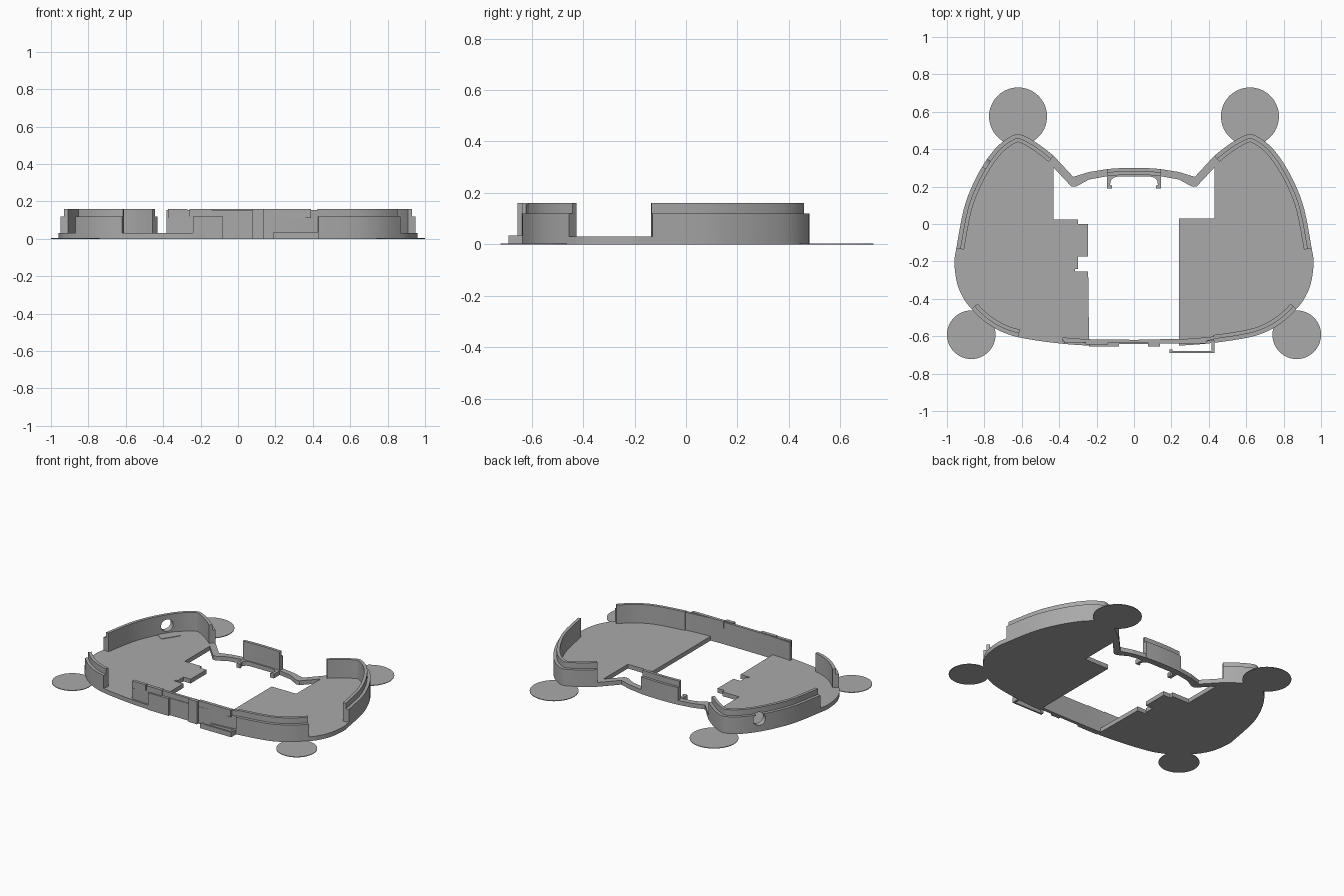
import bpy, bmesh, math
from mathutils import Vector, Matrix

if "Cube" in bpy.data.objects:
    bpy.data.objects.remove(bpy.data.objects["Cube"])

grey = bpy.data.materials.new("plain_grey")
grey.diffuse_color = (0.4, 0.4, 0.4, 1)
grey.use_nodes = True
grey.node_tree.nodes["Principled BSDF"].inputs["Base Color"].default_value = grey.diffuse_color


def finish(name, bm, smooth=False):
    bmesh.ops.recalc_face_normals(bm, faces=bm.faces)
    me = bpy.data.meshes.new(name)
    bm.to_mesh(me)
    bm.free()
    me.materials.append(grey)
    ob = bpy.data.objects.new(name, me)
    bpy.context.collection.objects.link(ob)
    bpy.ops.object.select_all(action='DESELECT')
    ob.select_set(True)
    bpy.context.view_layer.objects.active = ob
    if smooth:
        bpy.ops.object.shade_smooth_by_angle(angle=math.radians(30))
    return ob


def slab(name, pts, z0, z1):
    """Extrude a flat outline between two heights."""
    bm = bmesh.new()
    f = bm.faces.new([bm.verts.new((x, y, z0)) for x, y in pts])
    r = bmesh.ops.extrude_face_region(bm, geom=[f])
    bmesh.ops.translate(bm, vec=(0, 0, z1 - z0),
                        verts=[v for v in r['geom'] if isinstance(v, bmesh.types.BMVert)])
    return finish(name, bm)


def box(name, x0, x1, y0, y1, z0, z1):
    return slab(name, [(x0, y0), (x1, y0), (x1, y1), (x0, y1)], z0, z1)


def wall(name, path, section, side=1):
    """Sweep a section of (inset, height) pairs along a path; side -1 mirrors it."""
    bm = bmesh.new()
    rings = []
    for i, p in enumerate(path):
        a, b = path[max(i - 1, 0)], path[min(i + 1, len(path) - 1)]
        t = (Vector(b) - Vector(a)).normalized()
        n = Vector((t.y, -t.x))
        rings.append([bm.verts.new((side * (p[0] + n.x * d), p[1] + n.y * d, z))
                      for d, z in section])
    k = len(section)
    for r, s in zip(rings, rings[1:]):
        for j in range(k):
            bm.faces.new((r[j], r[(j + 1) % k], s[(j + 1) % k], s[j]))
    bm.faces.new(rings[0])
    bm.faces.new(rings[-1])
    return finish(name, bm, True)


# Right half of the shell outline, from inner shoulder round the tip to front centre
K = [(.43, .365), (.48, .405), (.55, .452), (.62, .48), (.68, .455), (.74, .405),
     (.80, .325), (.86, .215), (.91, .08), (.95, -.13), (.96, -.21), (.945, -.32),
     (.91, -.40), (.868, -.455), (.80, -.52), (.72, -.57), (.62, -.605),
     (.43, -.635), (.24, -.65), (0, -.653)]
STEP = 4


def curve(i0, i1):
    """Smooth outline between two knots."""
    out = []
    for i in range(i0, i1):
        p = [Vector(K[min(max(j, 0), len(K) - 1)]) for j in (i - 1, i, i + 1, i + 2)]
        for s in range(STEP):
            t = s / STEP
            v = 0.5 * (2 * p[1] + (p[2] - p[0]) * t
                       + (2 * p[0] - 5 * p[1] + 4 * p[2] - p[3]) * t * t
                       + (3 * p[1] - p[0] - 3 * p[2] + p[3]) * t ** 3)
            out.append((v.x, v.y))
    return out + [K[i1]]


# Floor plates with their stepped inner edges
rim = curve(0, 18)
slab("right_floor", rim + [(.24, .03), (.43, .03)], 0, .03)
slab("left_floor", [(-x, y) for x, y in rim] + [
    (-.245, -.255), (-.30, -.255), (-.315, -.255), (-.315, -.24), (-.30, -.24),
    (-.30, -.175), (-.245, -.175), (-.245, 0), (-.30, 0), (-.30, .025), (-.43, .025)], 0, .03)

# Stepped perimeter walls
STEPPED = [(0, 0), (0, .12), (.021, .12), (.021, .16), (.042, .16), (.042, 0)]
wall("right_back_wall", curve(0, 9), STEPPED)
left_wall = wall("left_back_wall", curve(0, 9), STEPPED, -1)
wall("right_front_wall", curve(13, 17), STEPPED)
wall("left_corner_wall", curve(13, 16), STEPPED, -1)

# Thin front wall with raised outer pads
half = curve(17, 19)
front = half + [(-x, y) for x, y in reversed(half[:-1]) if x <= .391]
wall("front_wall", front, [(.012, 0), (.012, .12), (.016, .12), (.016, .155),
                           (.034, .155), (.034, 0)])
box("front_pad_left", -.24, -.08, -.655, -.63, 0, .12)
box("front_pad_right", .075, .14, -.655, -.63, 0, .16)
box("front_tab_outer", -.375, -.27, -.637, -.615, .11, .16)
box("front_tab_inner", -.26, -.14, -.643, -.62, .11, .16)
box("front_tab_right", .14, .39, -.638, -.616, .11, .16)

# Low hooked strip in front of the wall
slab("front_hook", [(.19, -.67), (.19, -.69), (.43, -.69), (.43, -.62), (.415, -.62),
                    (.415, -.678), (.207, -.678), (.207, -.67)], 0, .035)

# Back bridge, its wall and the arch clip
outer = [(.43, .365), (.325, .252), (.24, .278), (.14, .294), (0, .30)]
inner = [(0, .262), (.14, .256), (.24, .238), (.31, .20), (.335, .20), (.43, .302)]
ring = outer + [(-x, y) for x, y in outer[-2::-1]]
ring += [(-x, y) for x, y in inner[:0:-1]] + inner
slab("back_bridge", ring, 0, .03)
wall("bridge_wall", [(-.145, .294), (-.07, .299), (0, .30), (.07, .299), (.145, .294)],
     [(0, 0), (0, .12), (.017, .12), (.017, .16), (.037, .16), (.037, 0)])
arch = [(.145, .27), (.145, .19), (.117, .19), (.117, .205), (.128, .21),
        (.124, .232), (.108, .248), (.085, .254)]
slab("bridge_clip", arch + [(-x, y) for x, y in reversed(arch)], 0, .03)

# Round port through the left back wall, with a shallow pad on the floor beside it
out_dir = Vector((-.845, .534, 0))
bm = bmesh.new()
bmesh.ops.create_cone(bm, cap_ends=True, segments=32, radius1=.042, radius2=.042, depth=.2)
m = Matrix.Translation((-.78, .315, .085)) @ out_dir.to_track_quat('Z', 'Y').to_matrix().to_4x4()
bmesh.ops.transform(bm, matrix=m, verts=bm.verts)
cutter = finish("port_cutter", bm)
cutter.hide_render = True
bpy.context.view_layer.objects.active = left_wall
mod = left_wall.modifiers.new("port", 'BOOLEAN')
mod.operation, mod.solver, mod.object = 'DIFFERENCE', 'EXACT', cutter
bpy.ops.object.modifier_apply(modifier="port")
bpy.data.objects.remove(cutter)
along = Vector((.534, .845, 0))
c = Vector((-.735, .285, 0))
slab("port_pad", [(c + out_dir * a * .035 + along * b * .065)[:2]
                  for a, b in ((1, 1), (1, -1), (-1, -1), (-1, 1))], .028, .033)

# Thin round feet at the corners
for side, label in ((-1, "left"), (1, "right")):
    for x, y, r, end in ((.62, .575, .155, "back"), (.87, -.592, .13, "front")):
        slab(f"{end}_{label}_disc",
             [(side * x + r * math.cos(i * math.tau / 64), y + r * math.sin(i * math.tau / 64))
              for i in range(64)], 0, .004)
